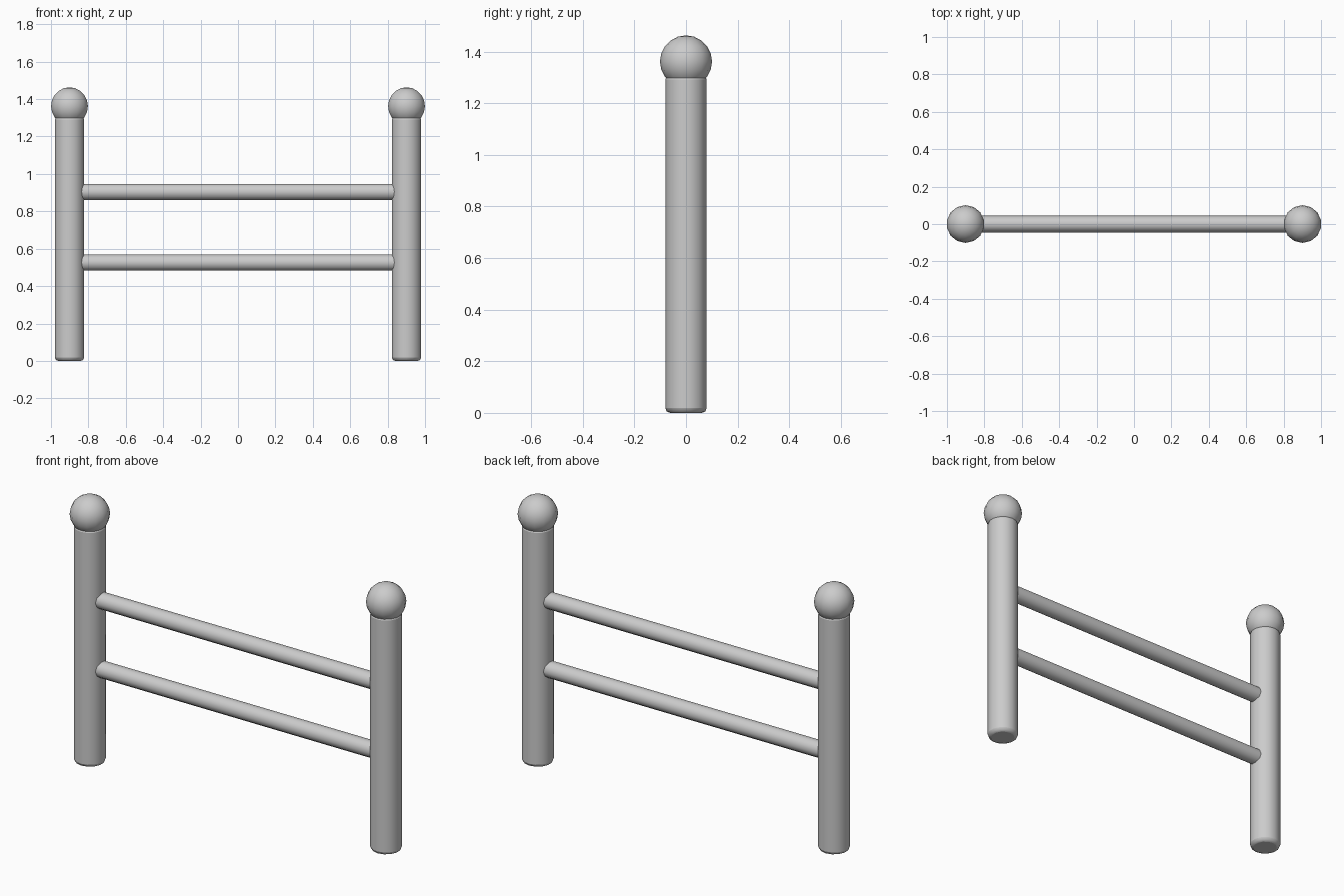
import bpy, math

if "Cube" in bpy.data.objects:
    bpy.data.objects.remove(bpy.data.objects["Cube"])

POST_X = 0.901


def finish(obj, name):
    obj.name = name
    bpy.ops.object.shade_smooth_by_angle(angle=math.radians(40))
    return obj


for side, x in (("left", -POST_X), ("right", POST_X)):
    # upright post with softened end edges
    bpy.ops.mesh.primitive_cylinder_add(vertices=14, radius=0.08, depth=1.31,
                                        location=(x, 0, 0.655))
    post = bpy.context.object
    bevel = post.modifiers.new("soft_edge", 'BEVEL')
    bevel.width = 0.018
    bevel.segments = 2
    bevel.limit_method = 'ANGLE'
    bevel.angle_limit = math.radians(40)
    finish(post, side + "_post")

    # ball finial
    bpy.ops.mesh.primitive_uv_sphere_add(segments=14, ring_count=10, radius=0.101,
                                         location=(x, 0, 1.362))
    finish(bpy.context.object, side + "_post_ball")

# horizontal rails, ends buried in the posts
for name, z in (("lower_rail", 0.526), ("upper_rail", 0.904)):
    bpy.ops.mesh.primitive_cylinder_add(vertices=10, radius=0.045, depth=2 * POST_X,
                                        location=(0, 0, z),
                                        rotation=(0, math.pi / 2, 0))
    finish(bpy.context.object, name)
